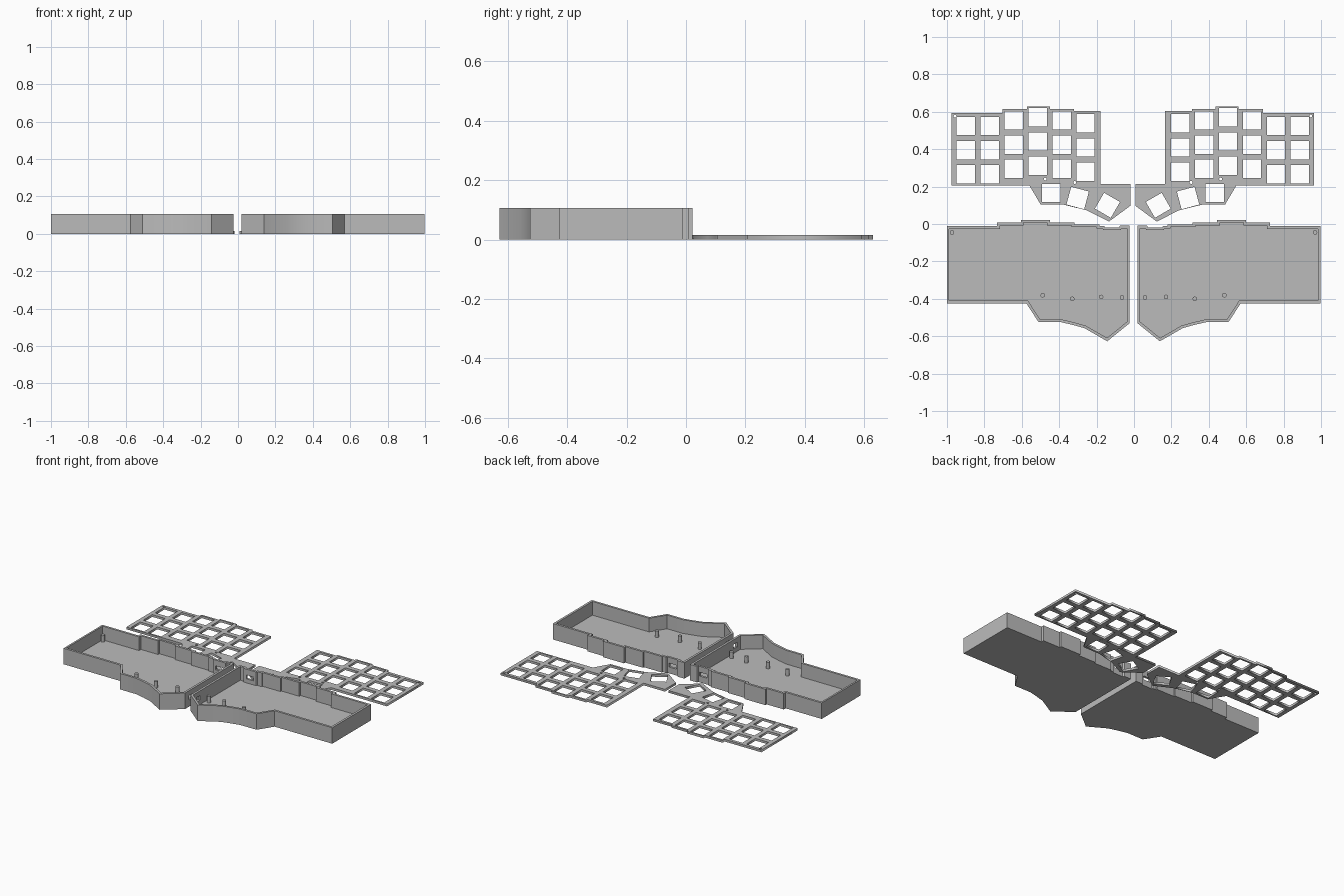
import bpy, bmesh, math
from mathutils import Vector, Matrix

if "Cube" in bpy.data.objects:
    bpy.data.objects.remove(bpy.data.objects["Cube"])

WALL, HEIGHT, FLOOR, PLATE = 0.015, 0.107, 0.015, 0.015

grey = bpy.data.materials.new("printed grey")
grey.diffuse_color = (0.5, 0.5, 0.5, 1)
grey.use_nodes = True
grey.node_tree.nodes["Principled BSDF"].inputs["Base Color"].default_value = grey.diffuse_color

# Half outlines, given for the right hand
CASE = [(.018, -.008), (.018, -.53), (.138, -.627), (.26, -.557), (.32, -.54),
        (.385, -.525), (.505, -.525), (.57, -.425), (.998, -.425),
        (.998, -.012), (.727, -.012), (.727, .008), (.6, .008), (.6, .022),
        (.445, .022), (.445, .008), (.313, .008), (.313, -.002), (.18, -.002),
        (.18, -.01), (.155, -.01), (.15, -.018), (.075, -.018), (.07, -.008)]
POSTS = [(.059, -.393), (.171, -.39), (.325, -.40), (.483, -.381), (.968, -.045)]
PLATE_EDGE = [(.008, .213), (.008, .097), (.122, .013), (.24, .073), (.363, .103),
              (.487, .104), (.548, .207), (.963, .207), (.963, .593), (.69, .593),
              (.69, .615), (.56, .615), (.56, .629), (.436, .629), (.436, .615),
              (.31, .615), (.31, .603), (.166, .603), (.166, .213)]
COLUMN_TOP = [.538, .553, .570, .553, .524, .524]
THUMBS = [(.431, .166, 0), (.289, .139, 15), (.13, .10, 30)]
SCREWS = [(.945, .577), (.463, .24), (.305, .222)]


def inset(pts, d):
    """Mitred inward offset of a counter-clockwise outline."""
    out = []
    for i, p in enumerate(pts):
        a, b, c = Vector(pts[i - 1]), Vector(p), Vector(pts[(i + 1) % len(pts)])
        e, f = (b - a).normalized(), (c - b).normalized()
        n, m = Vector((-e.y, e.x)), Vector((-f.y, f.x))
        out.append(b + (n + m) * d / (1 + n.dot(m)))
    return out


def finish(bm, name):
    bmesh.ops.recalc_face_normals(bm, faces=bm.faces)
    me = bpy.data.meshes.new(name)
    bm.to_mesh(me)
    bm.free()
    ob = bpy.data.objects.new(name, me)
    bpy.context.collection.objects.link(ob)
    me.materials.append(grey)
    return ob


def activate(ob):
    bpy.ops.object.select_all(action='DESELECT')
    ob.select_set(True)
    bpy.context.view_layer.objects.active = ob


def make_case(side, place):
    bm = bmesh.new()
    inner = inset(CASE, WALL)
    loops = []
    for pts, z in ((CASE, 0), (CASE, HEIGHT), (inner, HEIGHT), (inner, FLOOR)):
        loops.append([bm.verts.new((*place(*p), z)) for p in pts])
    for lo, hi in zip(loops, loops[1:]):
        for i in range(len(lo)):
            bm.faces.new((lo[i - 1], lo[i], hi[i], hi[i - 1]))
    bm.faces.new(loops[0])
    bm.faces.new(loops[-1])
    case = finish(bm, side + "_case")

    # Cable openings: back port and a link socket in the inner wall
    bm = bmesh.new()
    for x, y, z, size in ((.112, -.025, .055, (.055, .06, .026)),
                          (.025, -.47, .06, (.06, .04, .03))):
        bmesh.ops.create_cube(bm, size=1, matrix=Matrix.Translation((*place(x, y), z))
                              @ Matrix.Diagonal((*size, 1)))
    cutter = finish(bm, side + "_port_cutter")
    mod = case.modifiers.new("ports", 'BOOLEAN')
    mod.operation, mod.object, mod.solver = 'DIFFERENCE', cutter, 'EXACT'
    activate(case)
    bpy.ops.object.modifier_apply(modifier=mod.name)
    bpy.data.objects.remove(cutter)
    bpy.ops.object.shade_smooth_by_angle(angle=math.radians(25))

    # Screw posts on the floor
    bm = bmesh.new()
    for p in POSTS:
        bmesh.ops.create_cone(bm, cap_ends=True, segments=20, radius1=.012, radius2=.012,
                              depth=.045, matrix=Matrix.Translation((*place(*p), FLOOR + .021)))
    activate(finish(bm, side + "_screw_posts"))
    bpy.ops.object.shade_smooth_by_angle(angle=math.radians(40))


def square(x, y, turn=0, half=.049):
    """Corners of one turned switch opening."""
    r = half * math.sqrt(2)
    return [(x + r * math.cos(math.radians(turn + 45 + 90 * k)),
             y + r * math.sin(math.radians(turn + 45 + 90 * k))) for k in range(4)]


def make_plate(side, place):
    # Filled flat curve: outline, switch openings and screw holes
    rings = [PLATE_EDGE]
    for c, top in enumerate(COLUMN_TOP):
        rings += [square(.247 + .128 * c, top - .129 * r) for r in range(3)]
    rings += [square(*t) for t in THUMBS]
    for x, y in SCREWS:
        rings.append([(x + .008 * math.cos(k * math.pi / 6),
                       y + .008 * math.sin(k * math.pi / 6)) for k in range(12)])
    cu = bpy.data.curves.new(side + "_switch_plate", 'CURVE')
    cu.dimensions, cu.fill_mode, cu.extrude = '2D', 'BOTH', PLATE / 2
    for ring in rings:
        sp = cu.splines.new('POLY')
        sp.points.add(len(ring) - 1)
        for pt, p in zip(sp.points, ring):
            pt.co = (*place(*p), 0, 1)
        sp.use_cyclic_u = True
    cu.materials.append(grey)
    ob = bpy.data.objects.new(side + "_switch_plate", cu)
    bpy.context.collection.objects.link(ob)
    ob.location.z = PLATE / 2
    activate(ob)
    bpy.ops.object.convert(target='MESH')


make_case("right", lambda x, y: (x, y))
make_case("left", lambda x, y: (-min(x + .005, 1), y))
make_plate("right", lambda x, y: (x, y))
make_plate("left", lambda x, y: (-x - .012, y))
